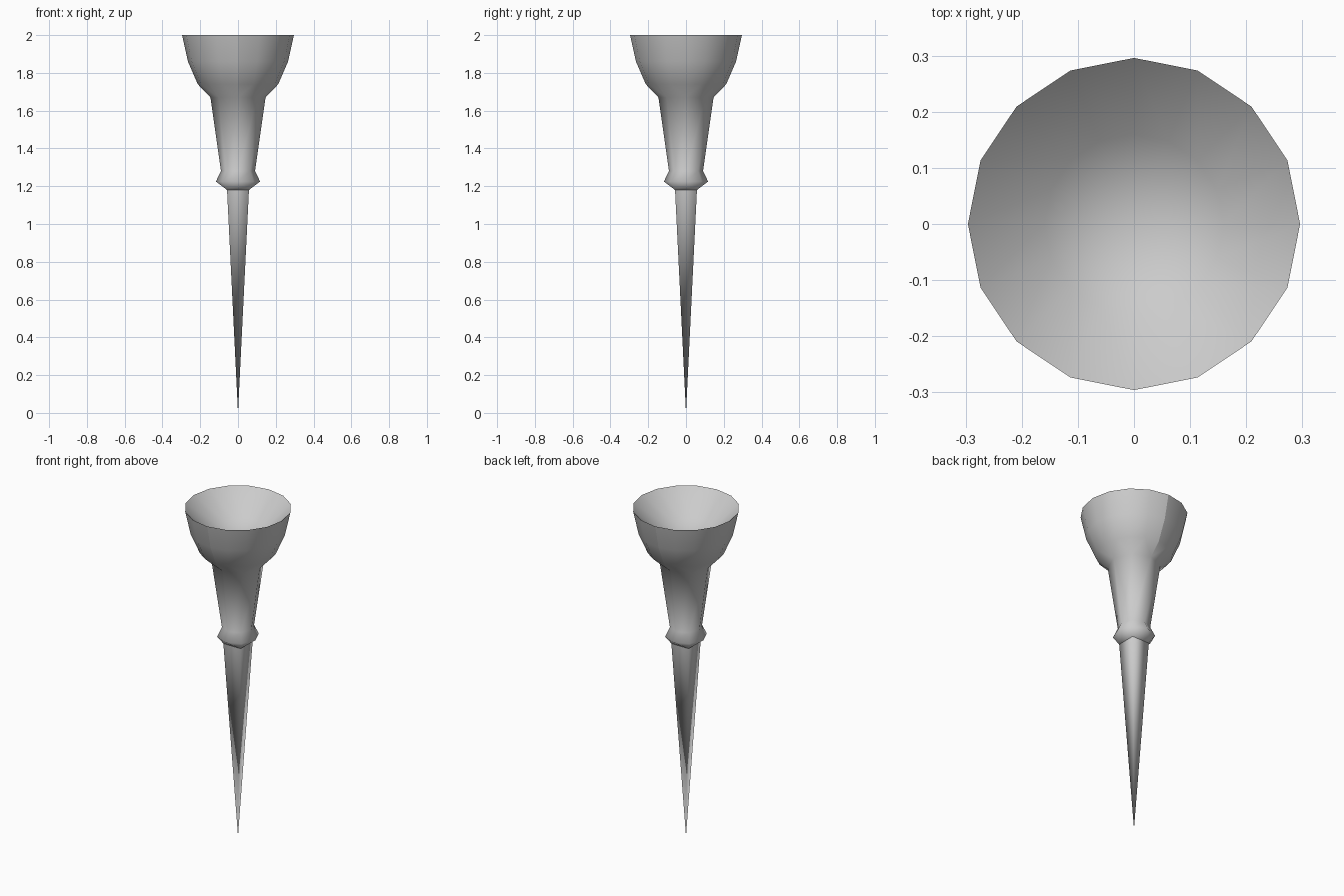
import bpy
import bmesh
from math import cos, sin, pi

cube = bpy.data.objects.get("Cube")
if cube:
    bpy.data.objects.remove(cube, do_unlink=True)

grey = bpy.data.materials.new("plain_grey")
grey.use_nodes = True
colour = (0.6, 0.6, 0.6, 1)
grey.diffuse_color = colour
grey.node_tree.nodes["Principled BSDF"].inputs["Base Color"].default_value = colour


def ring(bm, sides, radius, z):
    """Polygon of vertices, starting on the diagonal."""
    angles = [pi / 4 + 2 * pi * i / sides for i in range(sides)]
    return [bm.verts.new((radius * cos(a), radius * sin(a), z)) for a in angles]


def bridge(bm, low, high):
    """Join two rings; the upper may have twice as many sides."""
    n, m = len(low), len(high)
    for i in range(n):
        a, b = low[i], low[(i + 1) % n]
        if n == m:
            bm.faces.new((a, b, high[(i + 1) % n], high[i]))
        else:
            mid = high[2 * i + 1]
            bm.faces.new((a, mid, high[2 * i]))
            bm.faces.new((a, b, mid))
            bm.faces.new((b, high[(2 * i + 2) % m], mid))


def loft(bm, profile):
    rings = [ring(bm, *step) for step in profile]
    for low, high in zip(rings, rings[1:]):
        bridge(bm, low, high)
    return rings


def close_to_point(bm, loop, z):
    """Fan a ring down to a point on the axis."""
    tip = bm.verts.new((0, 0, z))
    for i, vert in enumerate(loop):
        bm.faces.new((tip, loop[(i + 1) % len(loop)], vert))


def finish(bm, name):
    for face in bm.faces:
        face.smooth = True
    mesh = bpy.data.meshes.new(name)
    bm.to_mesh(mesh)
    bm.free()
    mesh.materials.append(grey)
    obj = bpy.data.objects.new(name, mesh)
    bpy.context.collection.objects.link(obj)


# Spike: long square pyramid pointing down
bm = bmesh.new()
close_to_point(bm, ring(bm, 4, 0.082, 1.18), 0)
finish(bm, "spike")

# Body: collar, flared neck and sixteen-sided cup in one smooth shell
bm = bmesh.new()
loft(bm, [
    (4, 0.082, 1.18),
    (8, 0.117, 1.225),
    (8, 0.09, 1.28),
    (8, 0.146, 1.67),
    (16, 0.213, 1.74),
    (16, 0.265, 1.86),
    (16, 0.296, 2.0),
])
# Creases down the front and back of the cup
for edge in bm.edges:
    if all(abs(v.co.x) < 0.001 and v.co.z > 1.66 for v in edge.verts):
        edge.smooth = False
finish(bm, "collar_neck_and_cup")

# Hollow: dished inside of the cup
bm = bmesh.new()
rings = loft(bm, [(16, 0.16, 1.87), (16, 0.296, 2.0)])
close_to_point(bm, rings[0], 1.8)
for face in bm.faces:
    face.normal_flip()
finish(bm, "cup_hollow")
